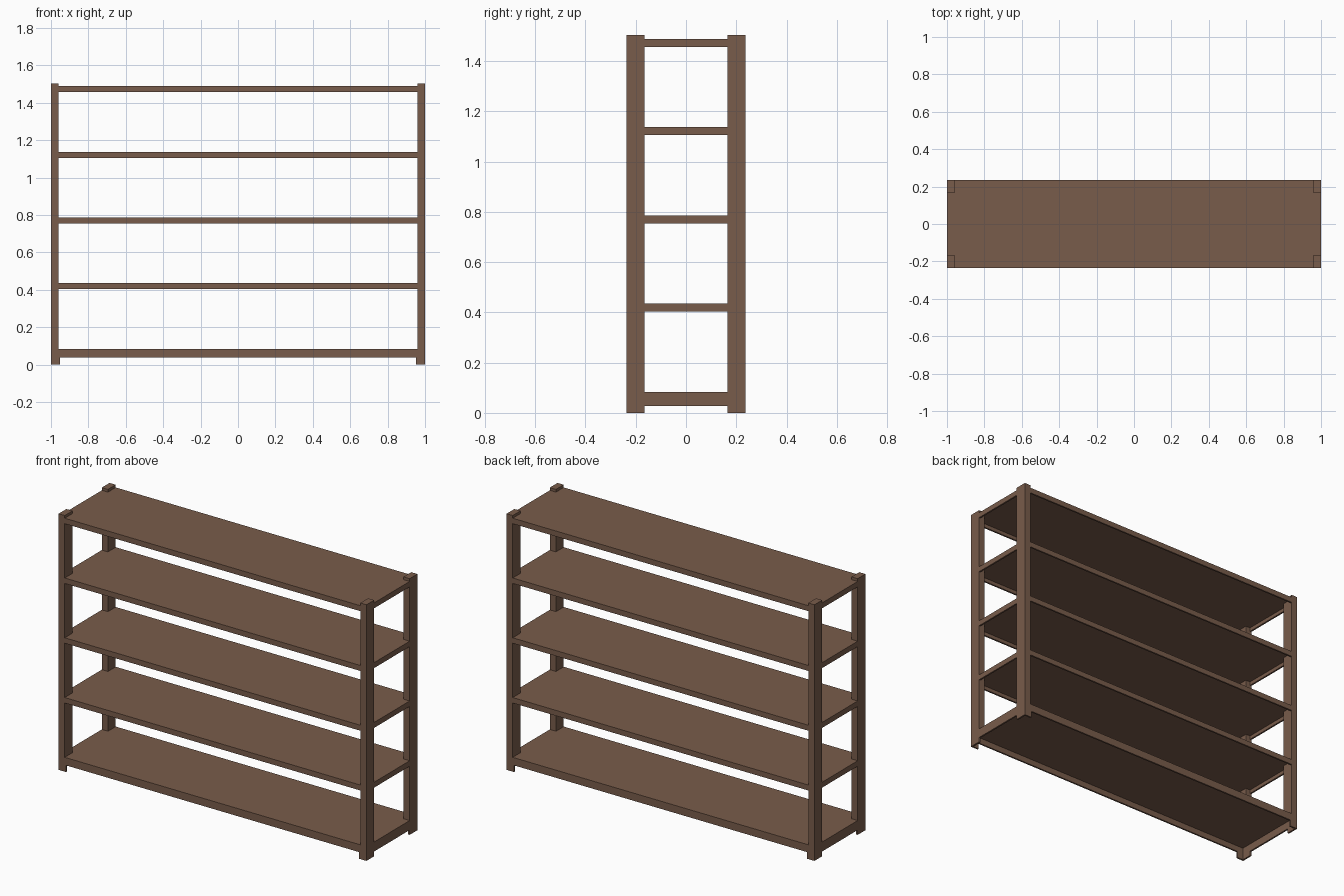
import bpy

if "Cube" in bpy.data.objects:
    bpy.data.objects.remove(bpy.data.objects["Cube"])

wood = bpy.data.materials.new("brown_wood")
wood.diffuse_color = (0.19, 0.107, 0.07, 1.0)
wood.use_nodes = True
wood.node_tree.nodes["Principled BSDF"].inputs["Base Color"].default_value = wood.diffuse_color

HX, HY, TOP = 1.0, 0.2365, 1.504     # half length, half depth, height
PX, PY = 0.04, 0.072                 # post cross-section
T = 0.01                             # sheet thickness


def box(name, x, y, z):
    """Box from (min, max) pairs on each axis."""
    bpy.ops.mesh.primitive_cube_add(size=1, location=[(a + b) / 2 for a, b in (x, y, z)])
    ob = bpy.context.object
    ob.name = name
    ob.scale = [b - a for a, b in (x, y, z)]
    bpy.ops.object.transform_apply(location=False, rotation=False, scale=True)
    ob.data.materials.append(wood)
    return ob


def side(s, outer, width):
    """Interval of given width measured inward from the outer face on side s."""
    return tuple(sorted((s * outer, s * (outer - width))))


def pan(name, top, long_bottom, end_bottom):
    """Shelf sheet with turned-down rims, open underneath."""
    box(name + "_sheet", (-HX, HX), (-HY, HY), (top - T, top))
    for s in (-1, 1):
        box(name + "_long_rim", (-HX, HX), side(s, HY, T), (long_bottom, top - T))
        box(name + "_end_rim", side(s, HX, T), (-HY + T, HY - T), (end_bottom, top - T))


# Corner posts standing on the base
for sx in (-1, 1):
    for sy in (-1, 1):
        box("corner_post", side(sx, HX, PX), side(sy, HY, PY), (0.074, TOP))

# Base tray with angle-shaped feet
pan("base", 0.084, 0.039, 0.028)
for sx in (-1, 1):
    for sy in (-1, 1):
        box("foot_front_plate", side(sx, HX, 0.049), side(sy, HY, T), (0, 0.039))
        box("foot_end_plate", side(sx, HX, T), side(sy, HY - T, PY - T), (0, 0.028))

# Upper shelves
for i in range(1, 5):
    top = 0.084 + i * 0.351
    pan("shelf", top, top - 0.032, top - 0.032)
